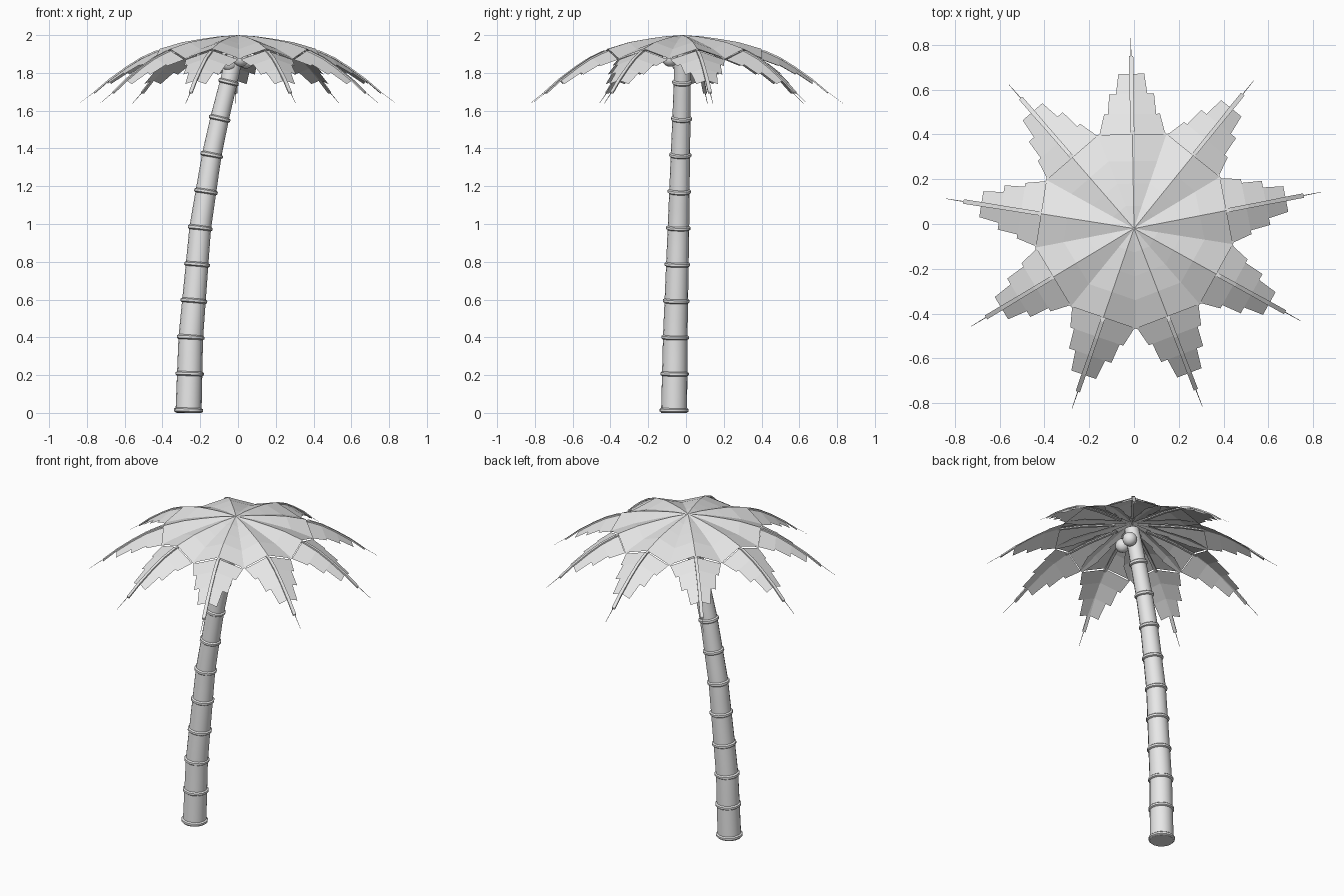
import bpy, bmesh, math
from mathutils import Vector, Matrix

cube = bpy.data.objects.get("Cube")
if cube:
    bpy.data.objects.remove(cube)

grey = bpy.data.materials.new("light grey")
grey.use_nodes = True
grey.diffuse_color = (0.8, 0.8, 0.8, 1)
grey.node_tree.nodes["Principled BSDF"].inputs["Base Color"].default_value = (0.8, 0.8, 0.8, 1)


def finish(name, bm, smooth=False):
    mesh = bpy.data.meshes.new(name)
    bm.to_mesh(mesh)
    bm.free()
    mesh.materials.append(grey)
    for p in mesh.polygons:
        p.use_smooth = smooth
    ob = bpy.data.objects.new(name, mesh)
    bpy.context.collection.objects.link(ob)
    if smooth:
        bpy.ops.object.select_all(action='DESELECT')
        ob.select_set(True)
        bpy.context.view_layer.objects.active = ob
        bpy.ops.object.shade_smooth_by_angle(angle=math.radians(50))
    return ob


def lerp_table(table, t):
    for (a, *va), (b, *vb) in zip(table, table[1:]):
        if t <= b:
            f = (t - a) / (b - a)
            return [p + (q - p) * f for p, q in zip(va, vb)]
    return table[-1][1:]


# Leaning trunk centre line: height, x, y, radius
TRUNK = [(0, -0.262, -0.063, 0.069), (0.4, -0.25, -0.057, 0.065),
         (0.98, -0.2, -0.04, 0.057), (1.36, -0.14, -0.03, 0.051),
         (1.56, -0.097, -0.024, 0.048), (1.75, -0.05, -0.02, 0.045),
         (1.96, 0.0, -0.02, 0.042)]
SIDES = 16


def tube(name, rows):
    """Loft a capped round tube through (height, extra radius) rows."""
    bm = bmesh.new()
    loops = []
    for z, extra in rows:
        x, y, r = lerp_table(TRUNK, z)
        x2, y2, _ = lerp_table(TRUNK, min(z + 0.02, 1.96))
        x1, y1, _ = lerp_table(TRUNK, max(z - 0.02, 0))
        tilt = Vector(((x2 - x1) / 0.04, (y2 - y1) / 0.04, 0))
        loop = []
        for k in range(SIDES):
            a = math.tau * k / SIDES
            off = Vector((math.cos(a), math.sin(a), 0)) * (r + extra)
            off.z = max(-off.dot(tilt), -z)
            loop.append(bm.verts.new(Vector((x, y, z)) + off))
        loops.append(loop)
    for lo, hi in zip(loops, loops[1:]):
        for k in range(SIDES):
            n = (k + 1) % SIDES
            bm.faces.new((lo[k], lo[n], hi[n], hi[k]))
    bm.faces.new(loops[0][::-1])
    bm.faces.new(loops[-1])
    return finish(name, bm, True)


tube("trunk", [(1.96 * i / 20, 0) for i in range(21)])

# Raised rings up the trunk
for i in range(10):
    z = 0.014 + 0.193 * i
    tube(f"trunk_ring_{i + 1}",
         [(z - 0.012, 0), (z - 0.006, 0.008), (z + 0.006, 0.008), (z + 0.012, 0)])

# Round fruit under the crown
for i, pos in enumerate([(-0.045, -0.035, 1.85), (0.015, -0.085, 1.875), (0.042, 0.012, 1.865)]):
    bm = bmesh.new()
    bmesh.ops.create_uvsphere(bm, u_segments=16, v_segments=10, radius=0.042,
                              matrix=Matrix.Translation(pos))
    finish(f"fruit_{i + 1}", bm, True)

# Drooping midrib: distance from the crown, height
ARC = [(0, 2.0), (0.12, 1.992), (0.29, 1.965), (0.42, 1.927),
       (0.52, 1.882), (0.6, 1.832), (0.69, 1.768), (0.77, 1.7), (0.85, 1.64)]
# Stepped leaflets: start, end, half width at start, half width at end
STEPS = [(0, 0.1, 0.0, 0.06), (0.1, 0.2, 0.07, 0.1), (0.2, 0.3, 0.11, 0.15),
         (0.3, 0.42, 0.155, 0.165), (0.42, 0.51, 0.147, 0.125),
         (0.51, 0.6, 0.108, 0.1), (0.6, 0.69, 0.07, 0.058)]
SLOPE = 0.33


def frond(index, angle):
    bm = bmesh.new()

    def point(r, side, lift):
        z = lerp_table(ARC, r)[0] + lift - abs(side) * SLOPE
        return bm.verts.new((r, side, z))

    # Folded leaflet panels on both sides of the midrib
    for a, b, wa, wb in STEPS:
        lift = 0 if b <= 0.42 else -0.008
        for s in (1, -1):
            inner, outer = point(a, 0, lift), point(b, 0, lift)
            far = point(b, s * wb, lift)
            quad = [inner, outer, far]
            if wa > 0:
                quad.append(point(a, s * wa, lift))
            bm.faces.new(quad[::s])

    # Stalk, hidden below the inner leaf and narrowing to a fine tip
    stalk = [(0.1, 0.008, -0.014), (0.29, 0.008, -0.014), (0.42, 0.008, -0.008),
             (0.44, 0.009, 0), (0.52, 0.009, 0), (0.6, 0.009, 0), (0.69, 0.01, 0),
             (0.77, 0.01, 0), (0.771, 0.002, 0), (0.85, 0.001, 0)]
    loops = []
    for r, w, lift in stalk:
        z = lerp_table(ARC, r)[0] + lift
        loops.append([bm.verts.new((r, y, z + h))
                      for y, h in ((-w, 0), (w, 0), (w, -w), (-w, -w))])
    for p, q in zip(loops, loops[1:]):
        for k in range(4):
            n = (k + 1) % 4
            bm.faces.new((p[k], q[k], q[n], p[n]))
    bm.faces.new(loops[0])
    bm.faces.new(loops[-1][::-1])

    ob = finish(f"frond_{index}", bm)
    ob.location = (0, -0.02, 0)
    ob.rotation_euler.z = angle


for i in range(9):
    frond(i + 1, math.radians(91 + 40 * i))
